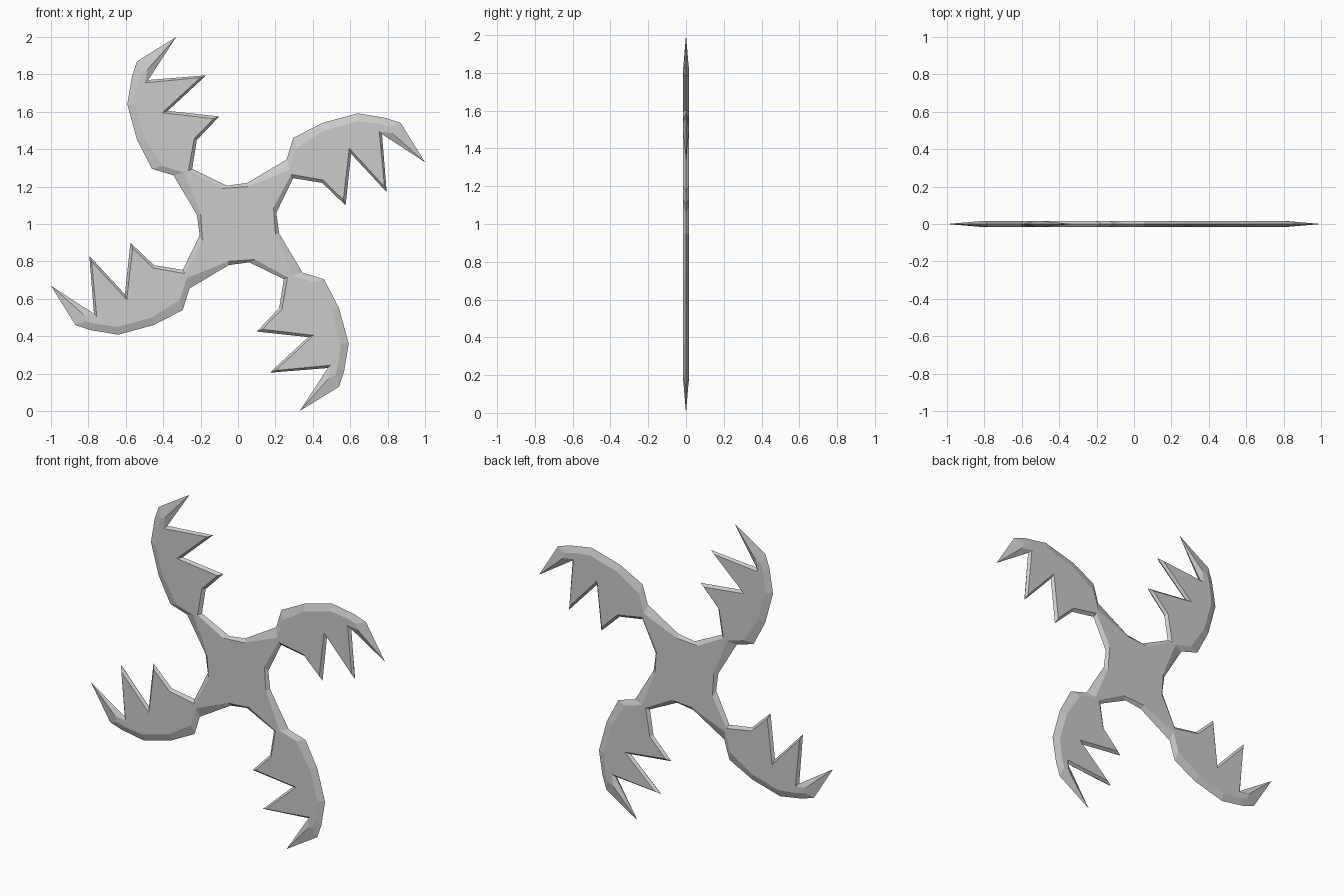
import bpy, bmesh
from mathutils import Vector, Matrix
from mathutils.geometry import tessellate_polygon
from math import radians

if "Cube" in bpy.data.objects:
    bpy.data.objects.remove(bpy.data.objects["Cube"])

HALF = 0.015   # half of the plate thickness

# One blade, clockwise: sharp outer edge (x, z) and matching flat-face corner (x, z)
blade = [
    ((-0.06, 0.205), (-0.09, 0.19)),
    ((0.05, 0.22), (0.055, 0.20)),
    ((0.26, 0.345), (0.275, 0.29)),
    ((0.295, 0.46), (0.31, 0.405)),
    ((0.45, 0.54), (0.46, 0.50)),
    ((0.64, 0.592), (0.64, 0.55)),
    ((0.79, 0.567), (0.76, 0.535)),
    ((0.87, 0.54), (0.81, 0.52)),
    ((1.00, 0.33), (0.825, 0.485)),      # hooked tip
    ((0.77, 0.48), (0.755, 0.495)),
    ((0.795, 0.17), (0.783, 0.20)),      # first tooth
    ((0.605, 0.375), (0.595, 0.405)),
    ((0.575, 0.10), (0.563, 0.13)),      # second tooth
    ((0.45, 0.22), (0.455, 0.235)),
    ((0.295, 0.245), (0.285, 0.265)),
]

bm = bmesh.new()
edge, front, back = [], [], []
for k in range(4):
    turn = Matrix.Rotation(radians(90 * k), 3, 'Y')
    for o, i in blade:
        for ring, p, y in ((edge, o, 0), (front, i, -HALF), (back, i, HALF)):
            v = turn @ Vector((p[0], y, p[1]))
            ring.append(bm.verts.new(v + Vector((0, 0, 1))))

# Bevelled sides
n = len(edge)
for a in range(n):
    b = (a + 1) % n
    bm.faces.new((edge[a], edge[b], front[b], front[a]))
    bm.faces.new((edge[b], edge[a], back[a], back[b]))

# Flat front and back faces
for tri in tessellate_polygon([[Vector((v.co.x, v.co.z, 0)) for v in front]]):
    bm.faces.new([front[t] for t in tri])
    bm.faces.new([back[t] for t in reversed(tri)])
bmesh.ops.recalc_face_normals(bm, faces=bm.faces[:])

mesh = bpy.data.meshes.new("throwing_star")
bm.to_mesh(mesh)
bm.free()
bpy.context.collection.objects.link(bpy.data.objects.new("throwing_star", mesh))
